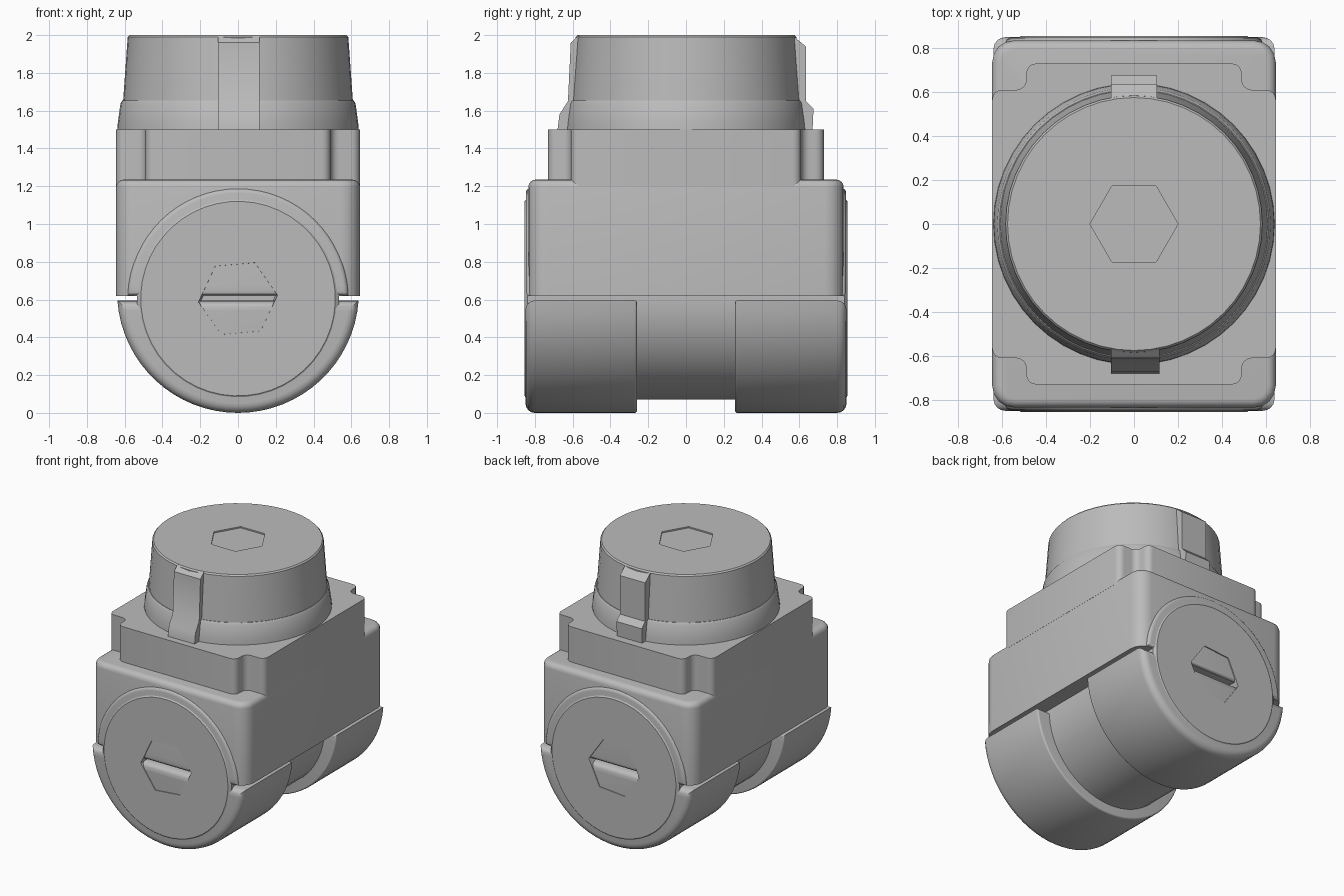
import bpy, bmesh, math

cube = bpy.data.objects.get("Cube")
if cube:
    bpy.data.objects.remove(cube, do_unlink=True)

grey = bpy.data.materials.new("plain_grey")
grey.use_nodes = True
grey.diffuse_color = (0.5, 0.5, 0.5, 1)
grey.node_tree.nodes["Principled BSDF"].inputs["Base Color"].default_value = (0.5, 0.5, 0.5, 1)

AXES = {
    "x": lambda u, v, h: (h, u, v),
    "y": lambda u, v, h: (u, h, v),
    "z": lambda u, v, h: (u, v, h),
}


def finish(name, bm):
    bmesh.ops.recalc_face_normals(bm, faces=bm.faces)
    mesh = bpy.data.meshes.new(name)
    bm.to_mesh(mesh)
    bm.free()
    mesh.materials.append(grey)
    ob = bpy.data.objects.new(name, mesh)
    bpy.context.collection.objects.link(ob)
    bpy.ops.object.select_all(action="DESELECT")
    ob.select_set(True)
    bpy.context.view_layer.objects.active = ob
    bpy.ops.object.shade_smooth_by_angle(angle=math.radians(32))
    return ob


def prism(name, outline, axis, start, end, corner=0, start_bevel=0, end_bevel=0):
    """Extrude an outline along an axis, with rounded corners and end rims."""
    bm = bmesh.new()
    place = AXES[axis]
    bm.faces.new([bm.verts.new(place(u, v, start)) for u, v in outline])
    if corner:
        bmesh.ops.bevel(bm, geom=bm.verts[:], offset=corner, segments=4,
                        profile=0.5, affect="VERTICES")
    first = bm.faces[:][0]
    made = bmesh.ops.extrude_face_region(bm, geom=[first], use_keep_orig=True)["geom"]
    moved = [g for g in made if isinstance(g, bmesh.types.BMVert)]
    bmesh.ops.translate(bm, verts=moved, vec=place(0, 0, end - start))
    bmesh.ops.recalc_face_normals(bm, faces=bm.faces)
    k = "xyz".index(axis)
    for level, width in ((start, start_bevel), (end, end_bevel)):
        if width:
            rim = [e for e in bm.edges if all(abs(v.co[k] - level) < 1e-4 for v in e.verts)]
            bmesh.ops.bevel(bm, geom=rim, offset=width, segments=4,
                            profile=0.5, affect="EDGES")
    return finish(name, bm)


def lathe(name, profile, axis, centre_v=0, turn=0, sides=48):
    """Revolve (radius, height, is_hex) rings and close both ends."""
    bm = bmesh.new()
    rings = []
    for radius, height, is_hex in profile:
        ring = []
        for i in range(sides):
            a = math.tau * i / sides
            r = radius
            if is_hex:
                sixth = math.pi / 3
                r *= math.cos(sixth / 2) / math.cos(a % sixth - sixth / 2)
            u, v = r * math.cos(a + turn), r * math.sin(a + turn)
            ring.append(bm.verts.new(AXES[axis](u, v + centre_v, height)))
        rings.append(ring)
    for low, high in zip(rings, rings[1:]):
        for i in range(sides):
            j = (i + 1) % sides
            bm.faces.new((low[i], low[j], high[j], high[i]))
    bm.faces.new(rings[0])
    bm.faces.new(rings[-1])
    return finish(name, bm)


def arc(radius, centre, start, end, steps=32):
    return [(radius * math.cos(start + (end - start) * i / steps),
             centre + radius * math.sin(start + (end - start) * i / steps))
            for i in range(steps + 1)]


# Main housing with soft vertical corners
w, d = 0.645, 0.835
prism("housing", [(-w, -d), (w, -d), (w, d), (-w, d)], "z", 0.62, 1.235,
      corner=0.1, end_bevel=0.04)

# Shoulder block with notched corners
quarter = [(w, 0.61), (0.49, 0.61), (0.49, 0.73)]
cross = quarter + [(-x, y) for x, y in reversed(quarter)]
cross += [(-x, -y) for x, y in cross]
prism("shoulder", cross, "z", 1.2, 1.5, corner=0.045)

# Horizontal pin with a hex socket in both ends
half = [(0.2, 0.73, True), (0.21, 0.855, True), (0.515, 0.855, False), (0.535, 0.84, False)]
lathe("pin", [(r, -h, f) for r, h, f in half] + half[::-1], "y",
      centre_v=0.605, turn=math.radians(5))

# Raised bore rims and lower clamp shells, front and back
rim_start = math.asin(0.015 / 0.585)
shell_start = math.asin(0.045 / 0.64)
for side, label in ((-1, "front"), (1, "back")):
    prism(label + "_bore_rim", arc(0.585, 0.605, rim_start, math.pi - rim_start), "y",
          side * 0.7, side * 0.848, end_bevel=0.025)
    prism(label + "_clamp_shell",
          arc(0.64, 0.64, math.pi + shell_start, math.tau - shell_start), "y",
          side * 0.26, side * 0.85, start_bevel=0.012, end_bevel=0.05)

# Collar and tapered cap with a shallow hex mark on top
lathe("collar", [(0.64, 1.49, False), (0.637, 1.53, False), (0.622, 1.64, False),
                 (0.612, 1.655, False)], "z")
lathe("cap", [(0.612, 1.6, False), (0.584, 1.99, False), (0.575, 2.0, False),
              (0.2, 2.0, True), (0.2, 1.99, True)], "z")

# Locating lugs on the cap
prism("back_lug", [(0.5, 1.5), (0.67, 1.5), (0.675, 1.61), (0.635, 1.65),
                   (0.635, 1.94), (0.565, 1.997), (0.5, 1.99)], "x", -0.105, 0.105)
prism("front_lug", [(-0.5, 1.5), (-0.68, 1.5), (-0.67, 1.58), (-0.625, 1.65),
                    (-0.61, 1.96), (-0.57, 1.997), (-0.5, 1.99)], "x", -0.105, 0.115)
